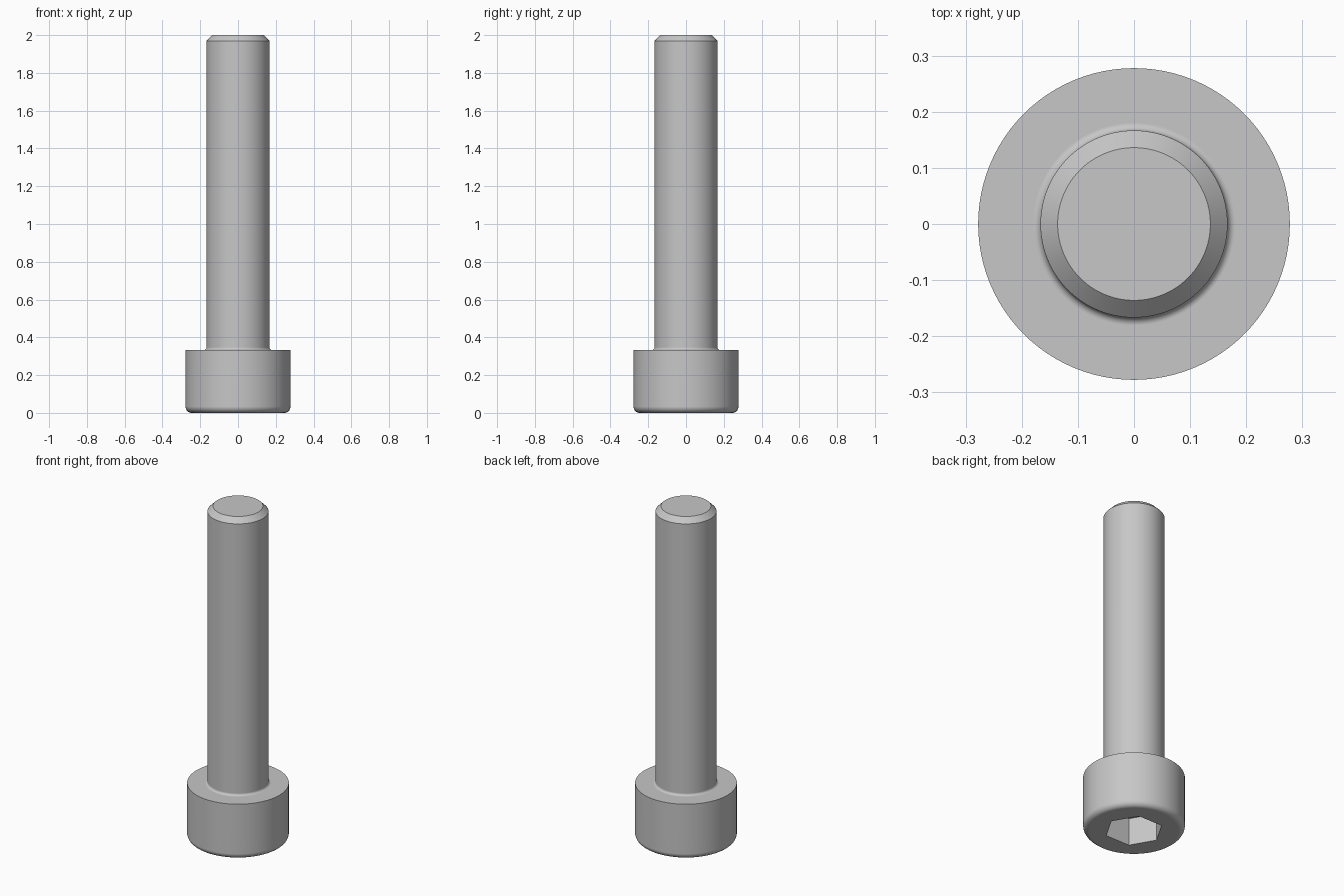
import bpy, bmesh
from math import pi, sin, cos, tau, sqrt
from mathutils import Vector

if "Cube" in bpy.data.objects:
    bpy.data.objects.remove(bpy.data.objects["Cube"], do_unlink=True)

UNIT = 2 / 36          # one millimetre in model units
SEGMENTS = 96

steel = bpy.data.materials.new("light_grey_steel")
steel.use_nodes = True
colour = (0.57, 0.57, 0.57, 1)
steel.diffuse_color = colour
steel.node_tree.nodes["Principled BSDF"].inputs["Base Color"].default_value = colour


def arc(cx, cz, r, start, end, steps=8):
    """Profile points along a circular fillet."""
    angles = [start + (end - start) * i / steps for i in range(steps + 1)]
    return [(cx + r * cos(a), cz + r * sin(a)) for a in angles]


def add_object(name, bm):
    mesh = bpy.data.meshes.new(name)
    bmesh.ops.recalc_face_normals(bm, faces=bm.faces)
    bm.to_mesh(mesh)
    bm.free()
    mesh.materials.append(steel)
    obj = bpy.data.objects.new(name, mesh)
    bpy.context.collection.objects.link(obj)
    return obj


def lathe(name, profile):
    """Spin a (radius, height) profile about z and cap both ends."""
    bm = bmesh.new()
    verts = [bm.verts.new((r * UNIT, 0, z * UNIT)) for r, z in profile]
    edges = [bm.edges.new(pair) for pair in zip(verts, verts[1:])]
    bmesh.ops.spin(bm, geom=verts + edges, cent=(0, 0, 0), axis=(0, 0, 1),
                   angle=tau, steps=SEGMENTS)
    bmesh.ops.remove_doubles(bm, verts=bm.verts, dist=1e-5)
    bmesh.ops.holes_fill(bm, edges=bm.edges, sides=0)
    return add_object(name, bm)


# Head with rounded rim, neck fillet, plain shank and chamfered tip
head_r, head_h, shank_r = 5, 6, 3
rim, neck = 0.6, 0.25
profile = (arc(head_r - rim, rim, rim, -pi / 2, 0)
           + [(head_r, head_h)]
           + arc(shank_r + neck, head_h + neck, neck, -pi / 2, -pi)
           + [(shank_r, 35.45), (2.45, 36)])
screw = lathe("socket_head_screw", profile)

# Hexagonal key socket, cut into the underside of the head
bm = bmesh.new()
hex_r = 5 / sqrt(3) * UNIT
corners = [bm.verts.new((hex_r * cos(i * pi / 3), hex_r * sin(i * pi / 3), -UNIT))
           for i in range(6)]
base = bm.faces.new(corners)
top = bmesh.ops.extrude_face_region(bm, geom=[base])["geom"]
bmesh.ops.translate(bm, vec=Vector((0, 0, 4 * UNIT)),
                    verts=[g for g in top if isinstance(g, bmesh.types.BMVert)])
cutter = add_object("socket_cutter", bm)
cutter.hide_render = True

bpy.ops.object.select_all(action="DESELECT")
screw.select_set(True)
bpy.context.view_layer.objects.active = screw
cut = screw.modifiers.new("key_socket", "BOOLEAN")
cut.operation = "DIFFERENCE"
cut.solver = "EXACT"
cut.object = cutter
bpy.ops.object.modifier_apply(modifier=cut.name)
bpy.data.objects.remove(cutter, do_unlink=True)

# Smooth round surfaces, crisp edges, flat end faces
bpy.ops.object.shade_smooth_by_angle(angle=pi / 6)
weighted = screw.modifiers.new("even_shading", "WEIGHTED_NORMAL")
weighted.keep_sharp = True
